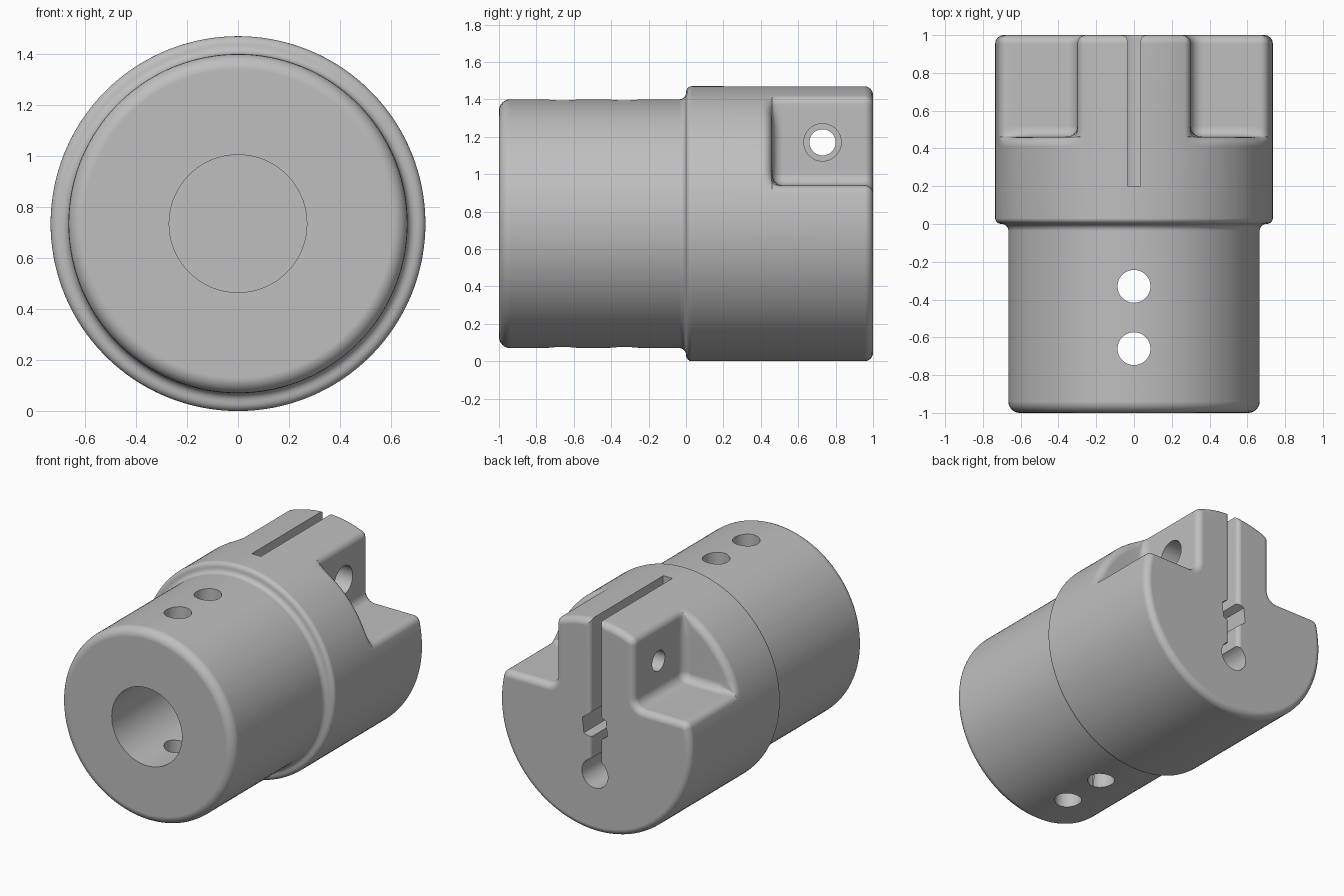
import bpy, bmesh
from math import sin, cos, pi, sqrt, atan2, radians, hypot

default = bpy.data.objects.get("Cube")
if default:
    bpy.data.objects.remove(default, do_unlink=True)

ZC = 0.735            # height of the main axis
R, R_SHANK = 0.735, 0.665
WALL, FLOOR = 0.30, 0.205   # pocket wall (x) and floor (above the axis)
F, C = 0.05, 0.065    # outer and inner corner radii
Y_POCKET = 0.46

steel = bpy.data.materials.new("steel grey")
steel.use_nodes = True
steel.diffuse_color = (0.52, 0.52, 0.52, 1)
steel.node_tree.nodes["Principled BSDF"].inputs["Base Color"].default_value = (0.52, 0.52, 0.52, 1)


def make_object(name, bm):
    bmesh.ops.recalc_face_normals(bm, faces=bm.faces)
    mesh = bpy.data.meshes.new(name)
    bm.to_mesh(mesh)
    bm.free()
    mesh.materials.append(steel)
    obj = bpy.data.objects.new(name, mesh)
    bpy.context.collection.objects.link(obj)
    return obj


def arc(cx, cz, r, a0, a1, n, sign=1):
    """Points with outward normals: (x, z, nx, nz)."""
    out = []
    for k in range(n + 1):
        a = a0 + (a1 - a0) * k / n
        out.append((cx + r * cos(a), cz + r * sin(a), sign * cos(a), sign * sin(a)))
    return out


def between(p, q, n):
    return [tuple(a + (b - a) * k / n for a, b in zip(p, q)) for k in range(1, n)]


# Cross-section of the jaw end, right half from top to bottom
top_z = sqrt((R - F) ** 2 - (WALL - F) ** 2)
side_x = sqrt((R - F) ** 2 - (FLOOR - F) ** 2)
a_top = atan2(top_z, WALL - F)
a_side = atan2(FLOOR - F, side_x)
crown = arc(0, 0, R, pi / 2, a_top, 12)
edge_top = arc(WALL - F, top_z, F, a_top, 0, 6)
inner = arc(WALL + C, FLOOR + C, C, pi, 1.5 * pi, 8, -1)
edge_side = arc(side_x, FLOOR - F, F, pi / 2, a_side, 6)
belly = arc(0, 0, R, a_side, -pi / 2, 40)
pocket = (edge_top + between(edge_top[-1], inner[0], 10) + inner
          + between(inner[-1], edge_side[0], 10) + edge_side)

# Matching points on the full circle, spread by length along the pocket
lengths = [0]
for p, q in zip(pocket, pocket[1:]):
    lengths.append(lengths[-1] + hypot(q[0] - p[0], q[1] - p[1]))
round_pocket = []
for s in lengths:
    a = a_top + (a_side - a_top) * s / lengths[-1]
    round_pocket.append((R * cos(a), R * sin(a)))

half = crown[:-1] + pocket + belly[1:]
half_round = [p[:2] for p in crown[:-1]] + round_pocket + [p[:2] for p in belly[1:]]
section = half + [(-x, z, -nx, nz) for x, z, nx, nz in half[-2:0:-1]]
circle = half_round + [(-x, z) for x, z in half_round[-2:0:-1]]
gaps = [hypot(p[0] - c[0], p[1] - c[1]) for p, c in zip(section, circle)]

# Rings along the axis
rings = []


def round_ring(y, r):
    rings.append([(x * r / R, y, z * r / R) for x, z in circle])


def offset_ring(y, offsets):
    rings.append([(p[0] + p[2] * d, y, p[1] + p[3] * d) for p, d in zip(section, offsets)])


def steps(n):
    return [k / n * pi / 2 for k in range(n + 1)]


for t in steps(6):     # rounded shank end
    round_ring(-1 + 0.06 * (1 - cos(t)), R_SHANK - 0.06 * (1 - sin(t)))
for t in steps(5):     # hollow fillet up to the collar
    round_ring(-0.035 + 0.035 * sin(t), R_SHANK + 0.035 * (1 - cos(t)))
for t in steps(5)[1:]:     # rounded collar edge
    round_ring(0.03 * (1 - cos(t)), 0.70 + 0.035 * sin(t))
for t in steps(6):     # rounded rim of the pocket's end wall
    y = Y_POCKET - 0.05 + 0.05 * sin(t)
    ring = []
    for (x, z), g in zip(circle, gaps):
        k = 1 - min(0.05, 0.4 * g) * (1 - cos(t)) / R
        ring.append((x * k, y, z * k))
    rings.append(ring)
for t in steps(6):     # fillet from the end wall into the pocket
    offset_ring(Y_POCKET + 0.002 + 0.055 * (1 - cos(t)),
                [min(0.055, 0.4 * g) * (1 - sin(t)) for g in gaps])
for t in steps(6):     # rounded jaw end
    offset_ring(0.955 + 0.045 * sin(t), [-0.045 * (1 - cos(t))] * len(section))

bm = bmesh.new()
loops = [[bm.verts.new((x, y, z + ZC)) for x, y, z in ring] for ring in rings]
count = len(section)
for a, b in zip(loops, loops[1:]):
    for i in range(count):
        j = (i + 1) % count
        bm.faces.new((a[i], a[j], b[j], b[i]))
bm.faces.new(loops[0])
bm.faces.new(loops[-1])
body = make_object("clamp_holder_body", bm)


def prism(name, outline, axis, start, end):
    """Extrude an outline along an axis; the outline uses the other two axes in order."""
    bm = bmesh.new()

    def place(p, h):
        co = list(p)
        co.insert(axis, h)
        return bm.verts.new(co)
    low = [place(p, start) for p in outline]
    high = [place(p, end) for p in outline]
    n = len(outline)
    for i in range(n):
        j = (i + 1) % n
        bm.faces.new((low[i], low[j], high[j], high[i]))
    bm.faces.new(low)
    bm.faces.new(high)
    obj = make_object(name, bm)
    obj.hide_render = True
    return obj


def disc(u, v, r, n=48, turn=0.0):
    return [(u + r * cos(2 * pi * k / n + turn), v + r * sin(2 * pi * k / n + turn))
            for k in range(n)]


# Slot outline with a rounded mouth
right = [(0.035, 0.2)] + [(0.065 - 0.03 * cos(t), 0.97 + 0.03 * sin(t)) for t in steps(5)]
right.append((0.065, 1.1))
slot = right + [(-x, y) for x, y in reversed(right)]

cutters = [
    prism("shank_bore", disc(0, ZC, 0.27, 72), 1, -1.1, 0.0),
    prism("clamp_slot", slot, 2, 0.41, 1.6),
    prism("relief_hole", disc(0, 0.41, 0.1), 1, 0.19, 1.1),
    prism("tool_hole", disc(0, ZC, 0.105, 6, 0.4), 1, 0.21, 1.1),
    prism("screw_clearance", disc(0.73, 1.17, 0.1), 0, 0.01, 0.6),
    prism("screw_thread", disc(0.73, 1.17, 0.07), 0, -0.6, 0.02),
]
for y in (-0.66, -0.33):
    cutters.append(prism("set_screw_hole", disc(0, y, 0.087), 2, -0.2, 1.7))

# Cut the holes and keep the result
bpy.ops.object.select_all(action="DESELECT")
body.select_set(True)
bpy.context.view_layer.objects.active = body
for cutter in cutters:
    mod = body.modifiers.new(cutter.name, "BOOLEAN")
    mod.operation = "DIFFERENCE"
    mod.solver = "EXACT"
    mod.object = cutter
    bpy.ops.object.modifier_apply(modifier=mod.name)
for cutter in cutters:
    bpy.data.objects.remove(cutter, do_unlink=True)

bpy.ops.object.shade_smooth_by_angle(angle=radians(32))
weighted = body.modifiers.new("weighted normals", "WEIGHTED_NORMAL")
weighted.keep_sharp = True
